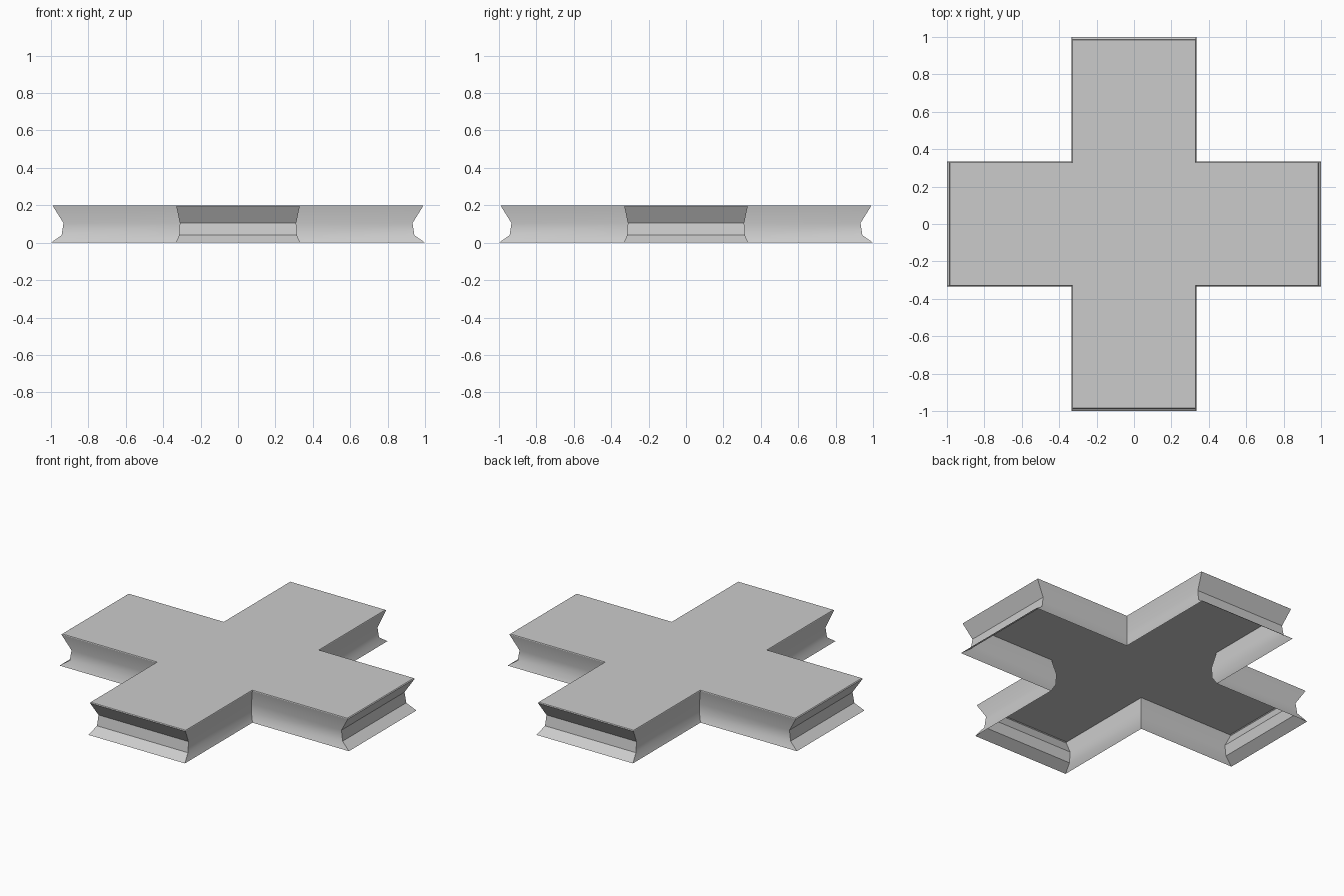
import bpy, bmesh

if "Cube" in bpy.data.objects:
    bpy.data.objects.remove(bpy.data.objects["Cube"])

A = 1 / 3  # half width of an arm; arm length is 1
OUTLINE = [(A, -1), (A, -A), (1, -A), (1, A), (A, A), (A, 1),
           (-A, 1), (-A, A), (-1, A), (-1, -A), (-A, -A), (-A, -1)]

# Edge profile: height and scale of the outline about the centre
PROFILE = [(0, 1.0), (0.04, 0.943), (0.105, 0.933), (0.196, 0.99), (0.2, 0.985)]

# Cross-shaped shell: stacked scaled outlines, closed top, open underside
bm = bmesh.new()
rings = [[bm.verts.new((x * s, y * s, z)) for x, y in OUTLINE] for z, s in PROFILE]
n = len(OUTLINE)
for low, high in zip(rings, rings[1:]):
    for i in range(n):
        j = (i + 1) % n
        bm.faces.new((low[i], low[j], high[j], high[i]))

# Top: centre square and four arms
top = rings[-1]
bm.faces.new([top[i] for i in (1, 4, 7, 10)])
for a, b, c, d in ((10, 11, 0, 1), (1, 2, 3, 4), (4, 5, 6, 7), (7, 8, 9, 10)):
    bm.faces.new((top[a], top[b], top[c], top[d]))

mesh = bpy.data.meshes.new("cross_slab")
bm.to_mesh(mesh)
bm.free()
slab = bpy.data.objects.new("cross_slab", mesh)
bpy.context.collection.objects.link(slab)

# Soft side walls, crisp arm ends
bpy.context.view_layer.objects.active = slab
slab.select_set(True)
bpy.ops.object.shade_smooth_by_angle(angle=0.5236)
